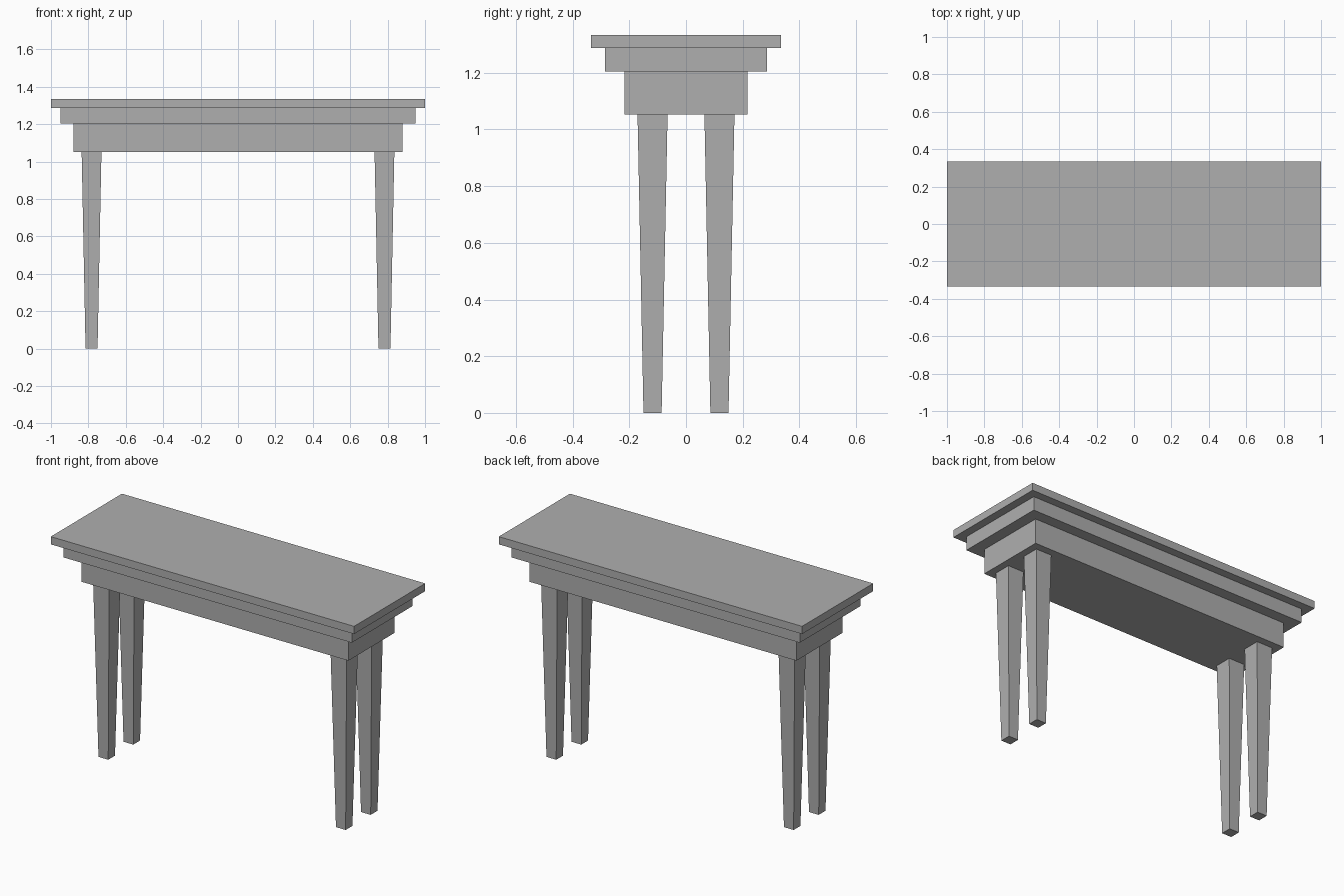
import bpy
import bmesh

cube = bpy.data.objects.get("Cube")
if cube:
    bpy.data.objects.remove(cube, do_unlink=True)

# One plain grey for the whole table
grey = bpy.data.materials.new("plain_grey")
grey.use_nodes = True
colour = (0.43, 0.43, 0.43, 1)
grey.diffuse_color = colour
grey.node_tree.nodes["Principled BSDF"].inputs["Base Color"].default_value = colour


def block(name, centre, half_top, half_bottom, z_low, z_high):
    """Box whose top and bottom rectangles may differ, for straight or tapered parts."""
    bm = bmesh.new()
    bmesh.ops.create_cube(bm, size=2)
    for v in bm.verts:
        half, z = (half_top, z_high) if v.co.z > 0 else (half_bottom, z_low)
        v.co = (v.co.x * half[0], v.co.y * half[1], z)
    mesh = bpy.data.meshes.new(name)
    bm.to_mesh(mesh)
    bm.free()
    mesh.materials.append(grey)
    obj = bpy.data.objects.new(name, mesh)
    obj.location = (centre[0], centre[1], 0)
    bpy.context.collection.objects.link(obj)


# Stepped top, from the apron up to the tabletop
apron_z, moulding_z, top_z, height = 1.052, 1.204, 1.288, 1.334
for name, half, low, high in (
    ("apron", (0.88, 0.217), apron_z, moulding_z),
    ("moulding", (0.95, 0.285), moulding_z, top_z),
    ("tabletop", (1.0, 0.335), top_z, height),
):
    block(name, (0, 0), half, half, low, high)

# Four square legs, tapered towards the floor
for depth, y in (("front", -0.118), ("back", 0.118)):
    for side, x in (("left", 0.783), ("right", -0.783)):
        block(f"{depth}_{side}_leg", (x, y), (0.053, 0.053), (0.032, 0.032), 0, apron_z)
